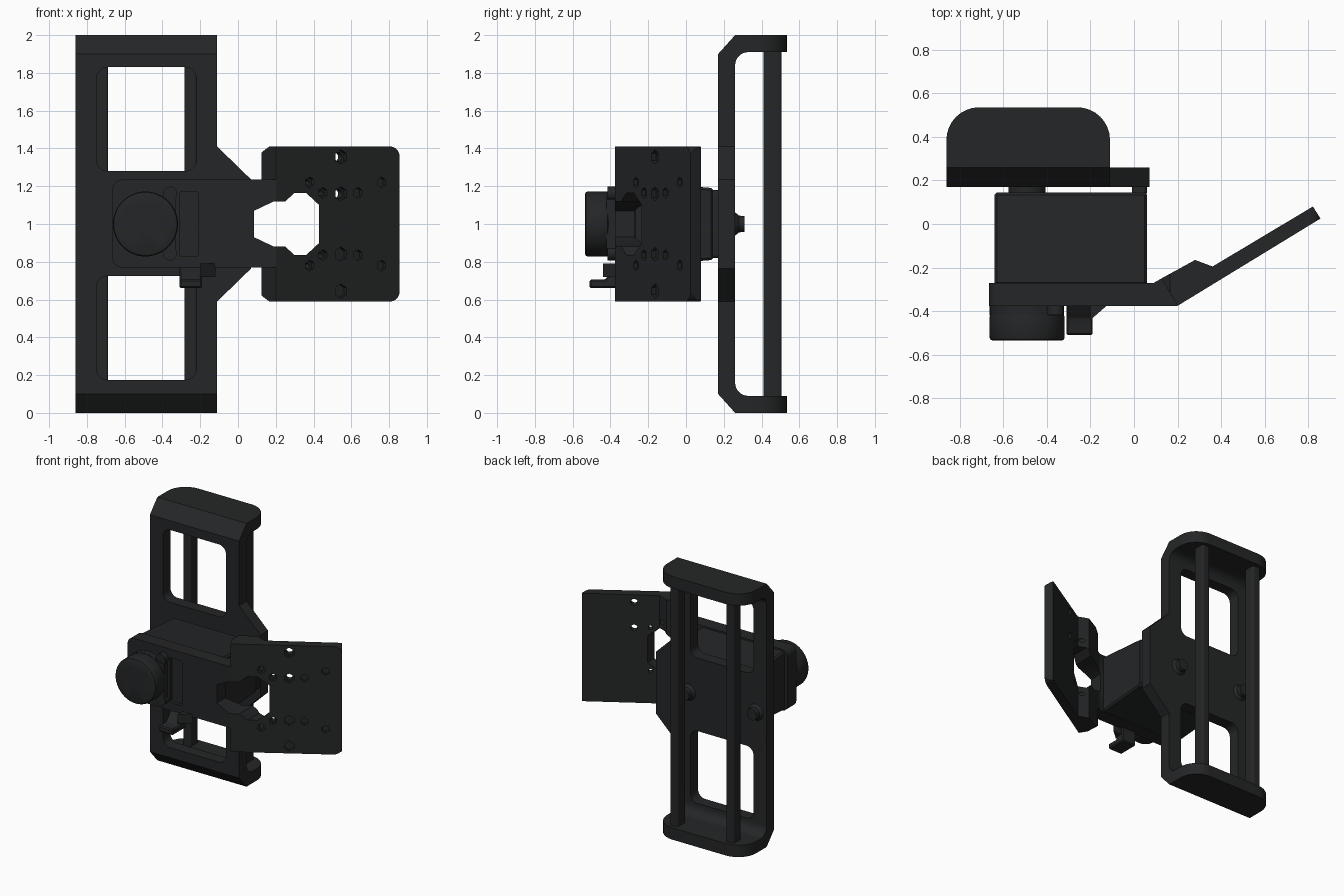
import bpy, bmesh
from math import sin, cos, pi, atan2
from mathutils import Vector, Matrix

if "Cube" in bpy.data.objects:
    bpy.data.objects.remove(bpy.data.objects["Cube"])

black = bpy.data.materials.new("black_plastic")
black.diffuse_color = (0.018, 0.019, 0.02, 1)
black.use_nodes = True
black.node_tree.nodes["Principled BSDF"].inputs["Base Color"].default_value = black.diffuse_color
MX = -0.49                      # axis of the rotating joint (x, z = 1)


def finish(name, bm):
    bmesh.ops.recalc_face_normals(bm, faces=bm.faces)
    me = bpy.data.meshes.new(name)
    bm.to_mesh(me)
    bm.free()
    me.materials.append(black)
    ob = bpy.data.objects.new(name, me)
    bpy.context.collection.objects.link(ob)
    return ob


def prism(name, pts, a, b, axis):
    """Extrude a 2D outline from a to b: x takes (y,z), y takes (x,z), z takes (x,y)."""
    put = {'x': lambda p, t: (t, p[0], p[1]), 'y': lambda p, t: (p[0], t, p[1]),
           'z': lambda p, t: (p[0], p[1], t)}[axis]
    bm = bmesh.new()
    lo = [bm.verts.new(put(p, a)) for p in pts]
    hi = [bm.verts.new(put(p, b)) for p in pts]
    bm.faces.new(lo)
    bm.faces.new(hi)
    n = len(pts)
    for i in range(n):
        bm.faces.new((lo[i], lo[(i + 1) % n], hi[(i + 1) % n], hi[i]))
    return finish(name, bm)


def rod(name, c, d, r1, r2, length, n=32):
    """Cylinder or cone starting at c and running along d."""
    d = Vector(d).normalized()
    bm = bmesh.new()
    bmesh.ops.create_cone(bm, cap_ends=True, segments=n, radius1=r1, radius2=r2, depth=length)
    rot = d.to_track_quat('Z', 'Y').to_matrix().to_4x4()
    bm.transform(Matrix.Translation(Vector(c) + d * length / 2) @ rot)
    return finish(name, bm)


def arc(cx, cy, r, a0, a1, n=8):
    return [(cx + r * cos((a0 + (a1 - a0) * i / n) * pi / 180),
             cy + r * sin((a0 + (a1 - a0) * i / n) * pi / 180)) for i in range(n + 1)]


def rrect(x0, x1, y0, y1, r):
    return (arc(x1 - r, y1 - r, r, 0, 90) + arc(x0 + r, y1 - r, r, 90, 180)
            + arc(x0 + r, y0 + r, r, 180, 270) + arc(x1 - r, y0 + r, r, 270, 360))


def mirror_z(pts):
    return pts + [(p, 2 - z) for p, z in reversed(pts)]


def boolean(ob, tools, op='DIFFERENCE'):
    bpy.context.view_layer.objects.active = ob
    for t in tools:
        t.hide_render = True
        m = ob.modifiers.new("bool", 'BOOLEAN')
        m.operation, m.object, m.solver = op, t, 'EXACT'
        bpy.ops.object.modifier_apply(modifier=m.name)
        bpy.data.objects.remove(t)


def bevel(ob, w, seg=1):
    bpy.context.view_layer.objects.active = ob
    m = ob.modifiers.new("bevel", 'BEVEL')
    m.width, m.segments, m.limit_method = w, seg, 'ANGLE'
    bpy.ops.object.modifier_apply(modifier=m.name)


def hole_y(x, z, r, y0=-0.7, y1=0.7, n=24):
    return rod("cutter", (x, y0, z), (0, 1, 0), r, r, y1 - y0, n)


# Holder frame: C-shaped side profile, rounded from above, two windows
half = [(0.17, 0.1), (0.26, 0), (0.535, 0), (0.535, 0.09)] + arc(0.33, 0.16, 0.07, 270, 180)
frame = prism("holder_frame", mirror_z(half), -0.86, -0.11, 'x')
top = ([(-0.86, 0.1), (-0.11, 0.1)] + arc(-0.26, 0.385, 0.15, 0, 90)
       + arc(-0.71, 0.385, 0.15, 90, 180))
boolean(frame, [prism("cutter", top, -0.1, 2.1, 'z')], 'INTERSECT')
tab = prism("tab", mirror_z([(-0.2, 0.59), (-0.11, 0.59), (0.07, 0.765)]), 0.17, 0.26, 'y')
boolean(frame, [tab], 'UNION')
cuts = [prism("cutter", rrect(-0.75, -0.22, z, z + 0.55, 0.06), 0.1, 0.3, 'y')
        for z in (0.175, 1.28)]
cuts += [hole_y(MX, 1, 0.15, 0.235, 0.3, 40), hole_y(MX, 1, 0.032)]
cuts += [hole_y(x, 1, 0.03) for x in (-0.77, -0.2)]
cuts += [hole_y(0.0, z, 0.025, 0.2) for z in (0.86, 1.14)]
cuts += [hole_y(MX + dx, 1 + dz, 0.02, 0.15, 0.3)
         for dx in (-0.075, 0.075) for dz in (-0.075, 0.075)]
boolean(frame, cuts)

# Two rails across the open back of the frame
for i, x in enumerate((-0.72, -0.25)):
    prism(f"rail_{i}", rrect(x - 0.033, x + 0.033, 0.41, 0.505, 0.012), 0.05, 1.95, 'z')

# Bushings on the back of the frame
for i, x in enumerate((-0.77, -0.2)):
    b = rod(f"bushing_{i}", (x, 0.25, 1), (0, 1, 0), 0.07, 0.045, 0.03)
    boolean(b, [rod("tip", (x, 0.27, 1), (0, 1, 0), 0.045, 0.042, 0.04)], 'UNION')
    boolean(b, [hole_y(x, 1, 0.027)])

# Motor housing, narrowing towards the frame
body = prism("motor_housing", mirror_z([(-0.28, 0.775), (0.145, 0.81)]), -0.64, 0.06, 'x')
bevel(body, 0.012)
boolean(body, [hole_y(MX, 1, 0.03)])
horn = rod("output_disc", (MX, 0.14, 1), (0, 1, 0), 0.085, 0.085, 0.035)
boolean(horn, [hole_y(MX, 1, 0.03)])
prism("spacer", rrect(-0.01, 0.06, 0.82, 1.18, 0.02), 0.14, 0.175, 'y')

# Front bracket: flat arm joined to an angled mounting plate
arm = prism("mounting_bracket", [(-0.665, -0.375), (0.2, -0.375), (0.26, -0.3), (0.2, -0.22),
            (0.125, -0.25), (0.09, -0.27), (-0.665, -0.27)], 0.77, 1.235, 'z')
boolean(arm, [prism("cutter", rrect(-0.665, 0.5, 0.77, 1.235, 0.05), -0.6, 0.2, 'y')], 'INTERSECT')
plate = prism("plate", [(0.2, -0.375), (0.855, 0.025), (0.82, 0.08), (0.36, -0.195),
              (0.28, -0.165), (0.125, -0.25)], 0.59, 1.41, 'z')
outline = mirror_z([(0.1, 0.64), (0.165, 0.59)] + arc(0.805, 0.64, 0.05, 270, 360))
boolean(plate, [prism("cutter", outline, -0.6, 0.3, 'y')], 'INTERSECT')
boolean(arm, [plate], 'UNION')
opening = mirror_z([(0.085, 0.93), (0.19, 0.88), (0.25, 0.88), (0.3, 0.835),
                    (0.36, 0.835), (0.43, 0.9)])
cuts = [prism("cutter", opening, -0.6, 0.3, 'y'), hole_y(MX, 1, 0.03)]
normal = Vector((-0.521, 0.853, 0))
for x, dz, r in ((0.545, 0.355, 0.024), (0.545, 0.16, 0.024), (0.38, 0.22, 0.015),
                 (0.45, 0.165, 0.015), (0.635, 0.165, 0.015), (0.76, 0.22, 0.015)):
    y = -0.375 + (x - 0.2) * 0.611
    for s in (-1, 1):
        c = Vector((x, y, 1 + s * dz))
        cuts.append(rod("cutter", c - normal * 0.1, normal, r, r, 0.35, 16))
        cuts.append(rod("cutter", c - normal * 0.1, normal, r + 0.014, r + 0.014, 0.125, 6))
cuts += [hole_y(0.03, z, 0.033, -0.5, -0.34) for z in (0.84, 1.16)]
cuts.append(prism("cutter", rrect(-0.31, -0.21, 0.83, 1.17, 0.01), -0.5, -0.35, 'y'))
boolean(arm, cuts)

# Collar, knob and its bolt bosses
collar = prism("knob_collar", arc(MX, 1, 0.172, 60, 300, 32) + [(-0.33, 0.87), (-0.33, 1.13)],
               -0.42, -0.37, 'y')
boolean(collar, [hole_y(MX, 1, 0.03)])
knob = rod("knob", (MX, -0.535, 1), (0, 1, 0), 0.172, 0.172, 0.125, 64)
bevel(knob, 0.015, 2)
boolean(knob, [hole_y(MX, 1, 0.03)] + [hole_y(MX + dx, 1 + dz, 0.026, -0.6, -0.52)
        for dx in (-0.075, 0.075) for dz in (-0.075, 0.075)])
for i, z in enumerate((0.845, 1.16)):
    boss = rod(f"bolt_boss_{i}", (-0.36, -0.415, z), (0, 1, 0), 0.038, 0.038, 0.06, 20)
    boolean(boss, [hole_y(-0.36, z, 0.02, -0.5, -0.395)])

# Hook lug below the bracket and its web
lug = prism("hook_lug", [(-0.51, 0.66), (-0.35, 0.66), (-0.35, 0.78), (-0.375, 0.77),
            (-0.43, 0.705), (-0.51, 0.705)], -0.31, -0.19, 'x')
bevel(lug, 0.008)
prism("lug_brace", [(-0.2, -0.44), (-0.12, -0.37), (-0.2, -0.37)], 0.72, 0.79, 'z')

for ob in bpy.data.objects:
    ob.select_set(True)
bpy.ops.object.shade_smooth_by_angle(angle=0.52)
